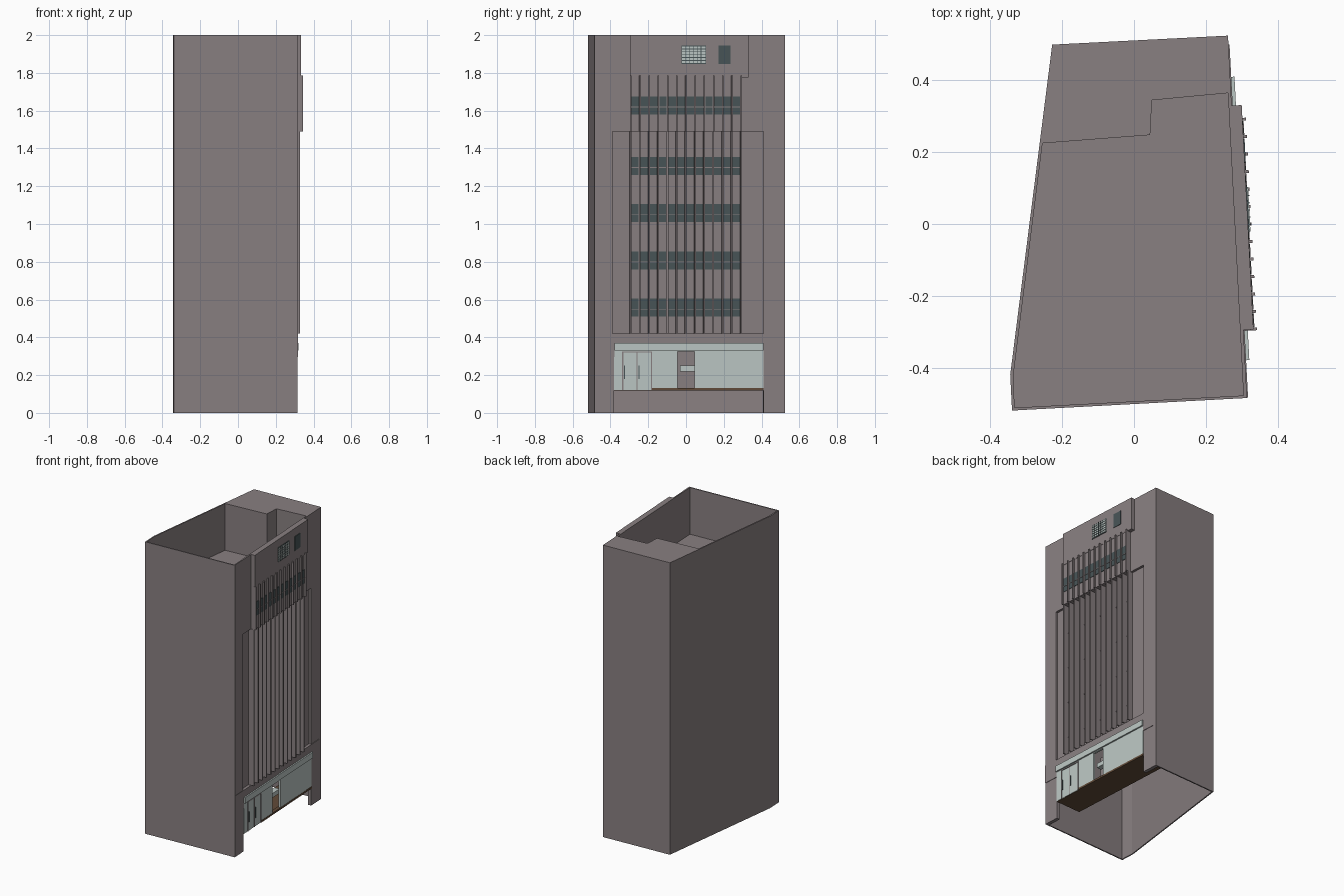
import bpy, bmesh
from mathutils import Vector

cube = bpy.data.objects.get("Cube")
if cube:
    bpy.data.objects.remove(cube, do_unlink=True)


def material(name, rgb):
    m = bpy.data.materials.new(name)
    m.use_nodes = True
    m.diffuse_color = (*rgb, 1)
    m.node_tree.nodes["Principled BSDF"].inputs["Base Color"].default_value = (*rgb, 1)
    return m


CONCRETE = material("warm grey concrete", (0.25, 0.215, 0.22))
GLASS = material("dark teal glass", (0.065, 0.09, 0.095))
PALE = material("pale shopfront", (0.50, 0.57, 0.55))
BROWN = material("brown floor", (0.12, 0.07, 0.04))


def prism(bm, outline, z0, z1):
    low = [bm.verts.new((x, y, z0)) for x, y in outline]
    top = [bm.verts.new((x, y, z1)) for x, y in outline]
    bm.faces.new(low[::-1])
    bm.faces.new(top)
    n = len(outline)
    for i in range(n):
        j = (i + 1) % n
        bm.faces.new((low[i], low[j], top[j], top[i]))


def make(name, prisms, mat):
    """One object from a list of (outline, z0, z1)."""
    bm = bmesh.new()
    for p in prisms:
        prism(bm, *p)
    bmesh.ops.recalc_face_normals(bm, faces=bm.faces)
    mesh = bpy.data.meshes.new(name)
    bm.to_mesh(mesh)
    bm.free()
    mesh.materials.append(mat)
    obj = bpy.data.objects.new(name, mesh)
    bpy.context.collection.objects.link(obj)
    return obj


# The slightly skewed main facade: y along it, offset outwards from it
A, B = Vector((0.315, -0.485)), Vector((0.262, 0.525))
ALONG = (B - A).normalized()
OUT = Vector((ALONG.y, -ALONG.x))


def at(y, off):
    return tuple(A + (B - A) * ((y - A.y) / (B.y - A.y)) + OUT * off)


def block(y0, y1, z0, z1, o0, o1):
    return [at(y0, o0), at(y0, o1), at(y1, o1), at(y1, o0)], z0, z1


# Tower shell with hollow base, sunken roof, shop opening and facade recess
tower = make("tower_shell", [([(-0.34, -0.52), tuple(A), tuple(B), (-0.228, 0.50),
                               (-0.345, -0.42)], 0, 2)], CONCRETE)
roof_cut = [(-0.333, -0.512), (0.305, -0.478), (0.262, 0.365), (0.05, 0.345),
            (0.045, 0.248), (-0.255, 0.225), (-0.336, -0.42)]
base_cut = [(-0.332, -0.511), at(-0.477, -0.024), at(0.516, -0.024),
            (-0.22, 0.492), (-0.337, -0.42)]
cuts = [(roof_cut, 1.68, 2.1), (base_cut, -0.1, 1.66),
        block(-0.38, 0.41, -0.05, 0.36, -0.06, 0.06),
        block(-0.39, 0.41, 0.42, 1.49, -0.016, 0.05)]
cutters = []
for i, c in enumerate(cuts):
    cutter = make(f"cutter_{i}", [c], CONCRETE)
    cutter.hide_render = True
    mod = tower.modifiers.new("cut", "BOOLEAN")
    mod.operation, mod.solver, mod.object = "DIFFERENCE", "EXACT", cutter
    cutters.append(cutter)
bpy.context.view_layer.update()
carved = bpy.data.meshes.new_from_object(
    tower.evaluated_get(bpy.context.evaluated_depsgraph_get()))
tower.modifiers.clear()
tower.data = carved
for cutter in cutters:
    bpy.data.objects.remove(cutter, do_unlink=True)

# Projecting upper panels and the lintel band
make("upper_panel", [block(-0.295, 0.33, 1.775, 2, -0.003, 0.028)], CONCRETE)
make("fin_panel", [block(-0.295, 0.295, 1.49, 1.775, -0.003, 0.026)], CONCRETE)
make("lintel_band", [block(-0.484, -0.38, 0.295, 0.42, -0.003, 0.003),
                     block(0.41, 0.5, 0.295, 0.42, -0.003, 0.003),
                     block(-0.38, 0.41, 0.36, 0.42, -0.02, 0.003)], CONCRETE)

# Vertical fins
fin_ys = [-0.294 + 0.0487 * i for i in range(13)]
W = 0.004
make("lower_fins", [block(y - W, y + W, 0.42, 1.49, -0.018, 0.024) for y in fin_ys], CONCRETE)
make("upper_fins", [block(y - W, y + W, 1.49, 1.785, 0.02, 0.038) for y in fin_ys], CONCRETE)

# Window rows with a thin rail in each bay
panes, rails = [], []
for z, o in ((0.51, -0.016), (0.76, -0.016), (1.01, -0.016), (1.26, -0.016), (1.58, 0.026)):
    for y in fin_ys[:-1]:
        y0, y1 = y + W + 0.001, y + 0.0487 - W - 0.001
        panes.append(block(y0, y1, z, z + 0.095, o - 0.002, o + 0.003))
        rails.append(block(y0, y1, z + 0.037, z + 0.041, o, o + 0.005))
make("window_panes", panes, GLASS)
make("window_rails", rails, CONCRETE)

# Louvre and small window on the upper panel
make("top_windows", [block(-0.025, 0.105, 1.848, 1.945, 0.026, 0.031),
                     block(0.17, 0.235, 1.848, 1.945, 0.026, 0.031)], GLASS)
slats = [block(-0.022, 0.102, z, z + 0.011, 0.03, 0.034)
         for z in [1.852 + 0.0155 * i for i in range(6)]]
make("louvre_slats", slats, PALE)
make("louvre_bars", [block(y, y + 0.003, 1.85, 1.943, 0.03, 0.036)
                     for y in [-0.004 + 0.02 * i for i in range(5)]], GLASS)

# Shopfront: panels around a service opening, sign band, door, counter, floor
make("shopfront", [block(-0.38, -0.045, 0.12, 0.335, -0.012, 0.002),
                   block(0.045, 0.41, 0.13, 0.335, -0.012, 0.002),
                   block(-0.045, 0.045, 0.325, 0.335, -0.012, 0.002)], PALE)
make("sign_band", [block(-0.38, 0.41, 0.33, 0.37, -0.012, 0.012)], PALE)
make("door_frame", [block(-0.338, -0.332, 0.12, 0.325, 0, 0.006),
                    block(-0.262, -0.257, 0.12, 0.32, 0, 0.004),
                    block(-0.186, -0.18, 0.12, 0.325, 0, 0.006),
                    block(-0.338, -0.18, 0.319, 0.325, 0, 0.006)], CONCRETE)
make("door_handles", [block(y, y + 0.005, 0.18, 0.25, 0, 0.008)
                      for y in (-0.328, -0.252)], GLASS)
make("counter", [block(-0.03, 0.06, 0.22, 0.25, -0.05, -0.014)], PALE)
make("counter_wall", [block(-0.08, 0.08, 0.13, 0.34, -0.1, -0.09)], CONCRETE)
make("shop_floor", [block(-0.38, 0.41, 0.118, 0.125, -0.19, 0),
                    block(-0.18, 0.41, 0.118, 0.131, -0.02, 0.004)], BROWN)
